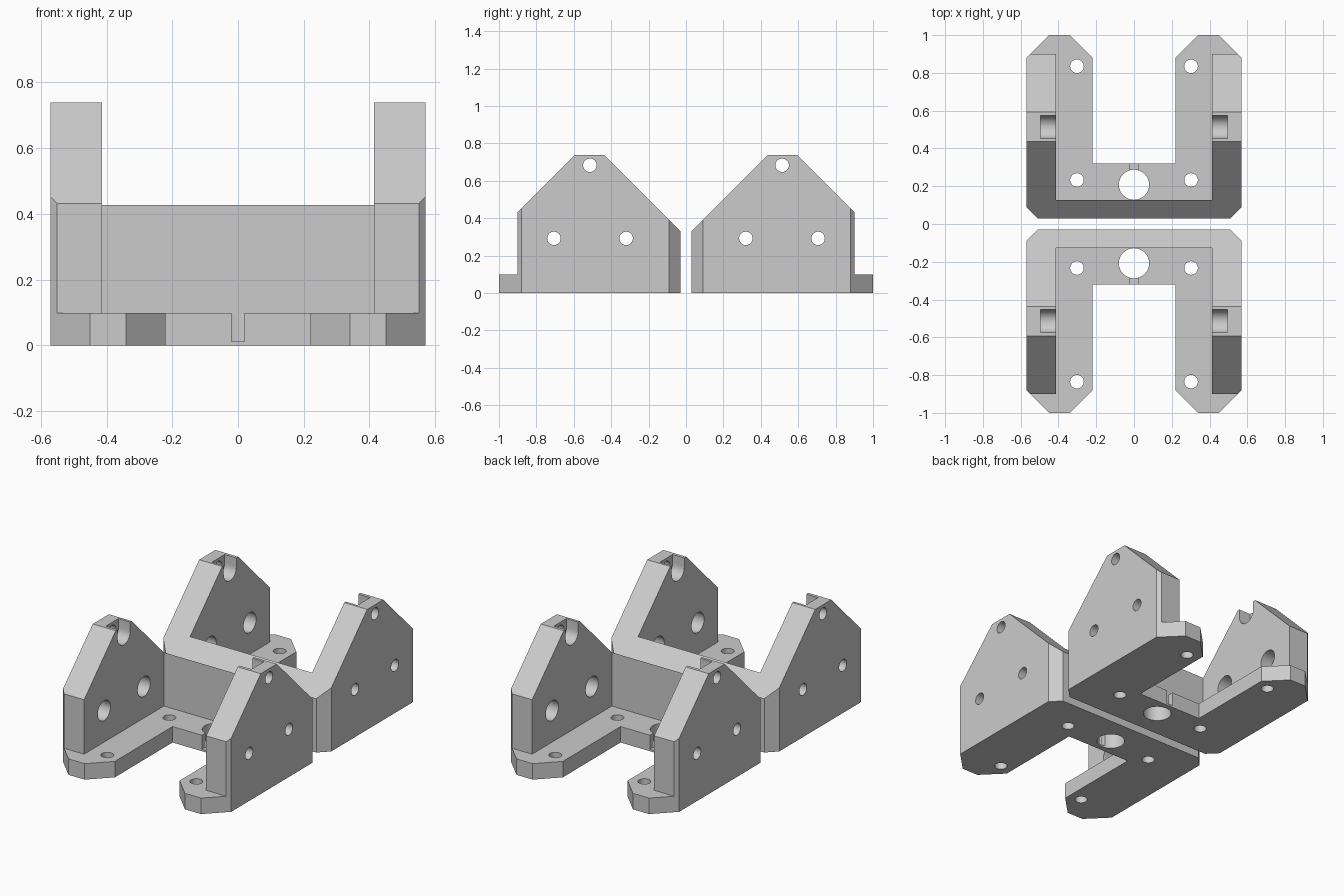
import bpy, bmesh, math
from mathutils import Matrix

cube = bpy.data.objects.get("Cube")
if cube:
    bpy.data.objects.remove(cube)

grey = bpy.data.materials.new("light grey")
grey.use_nodes = True
grey.diffuse_color = (0.6, 0.6, 0.6, 1)
grey.node_tree.nodes["Principled BSDF"].inputs["Base Color"].default_value = (0.6, 0.6, 0.6, 1)

HEIGHT, PLATE, INNER, OUTER = 0.738, 0.098, 0.414, 0.57
HEAD_DEPTH = 0.08


def make_object(name, bm):
    bmesh.ops.recalc_face_normals(bm, faces=bm.faces)
    mesh = bpy.data.meshes.new(name)
    bm.to_mesh(mesh)
    bm.free()
    mesh.materials.append(grey)
    obj = bpy.data.objects.new(name, mesh)
    bpy.context.collection.objects.link(obj)
    return obj


def prism(name, points, offset):
    """Extrude a closed outline of 3D points along an offset."""
    bm = bmesh.new()
    face = bm.faces.new([bm.verts.new(p) for p in points])
    ext = bmesh.ops.extrude_face_region(bm, geom=[face])
    verts = [v for v in ext["geom"] if isinstance(v, bmesh.types.BMVert)]
    bmesh.ops.translate(bm, vec=offset, verts=verts)
    return make_object(name, bm)


def plan(name, half, height):
    """Extrude a plan outline that is symmetric about x = 0."""
    full = half + [(-x, y) for x, y in reversed(half)]
    return prism(name, [(x, y, 0) for x, y in full], (0, 0, height))


def box(name, low, high):
    x, y, z = low
    X, Y, Z = high
    return prism(name, [(x, y, z), (X, y, z), (X, Y, z), (x, Y, z)], (0, 0, Z - z))


def cylinder(name, centre, radius, depth, along_x=False):
    bm = bmesh.new()
    turn = Matrix.Rotation(math.pi / 2, 4, "Y") if along_x else Matrix()
    bmesh.ops.create_cone(bm, cap_ends=True, segments=32, radius1=radius, radius2=radius,
                          depth=depth, matrix=Matrix.Translation(centre) @ turn)
    return make_object(name, bm)


def combine(target, tool, operation):
    mod = target.modifiers.new(operation.lower(), "BOOLEAN")
    mod.operation, mod.solver, mod.object = operation, "EXACT", tool
    bpy.context.view_layer.objects.active = target
    bpy.ops.object.modifier_apply(modifier=mod.name)
    bpy.data.objects.remove(tool)


# U-shaped base plate with chamfered feet
bracket = plan("back_bracket", [
    (0.51, 0.03), (OUTER, 0.09), (OUTER, 0.88), (0.45, 1), (0.34, 1),
    (0.22, 0.88), (0.22, 0.32)], PLATE)

# Side and centre walls, trimmed to the sloping side profile
walls = plan("walls", [
    (0.51, 0.03), (OUTER, 0.09), (OUTER, 0.88), (0.55, 0.90),
    (INNER, 0.90), (INNER, 0.127)], 1)
profile = [(-0.1, -0.1), (-0.1, 0.2), (0.438, HEIGHT), (0.594, HEIGHT), (1.1, 0.232), (1.1, -0.1)]
combine(walls, prism("slope", [(-1, y, z) for y, z in profile], (2, 0, 0)), "INTERSECT")
combine(bracket, walls, "UNION")

# Cable hole and the slot leading to it
cuts = [cylinder("cable_hole", (0, 0.208, 0), 0.08, 0.5),
        box("cable_slot", (-0.02, 0.22, 0.012), (0.02, 0.4, 0.2))]
for side in (-1, 1):
    # Screw holes through the plate
    for y in (0.233, 0.835):
        cuts.append(cylinder("plate_hole", (side * 0.302, y, 0), 0.036, 0.5))
    # Counterbored screw holes through the side walls
    for y, z in ((0.32, 0.292), (0.706, 0.292), (0.514, 0.683)):
        cuts.append(cylinder("wall_hole", (side * 0.5, y, z), 0.036, 0.4, True))
        x = side * (INNER + HEAD_DEPTH / 2 - 0.02)
        cuts.append(cylinder("head_recess", (x, y, z), 0.061, HEAD_DEPTH + 0.04, True))
    # Open the top recess upward
    ends = sorted((side * (INNER - 0.04), side * (INNER + HEAD_DEPTH)))
    cuts.append(box("recess_mouth", (ends[0], 0.453, 0.683), (ends[1], 0.575, 0.9)))
for cut in cuts:
    combine(bracket, cut, "DIFFERENCE")

bpy.ops.object.select_all(action="DESELECT")
bracket.select_set(True)
bpy.context.view_layer.objects.active = bracket
bpy.ops.object.shade_smooth_by_angle(angle=math.radians(25))

# Matching bracket, turned to face the other way
front = bracket.copy()
front.data = bracket.data.copy()
front.name = "front_bracket"
front.rotation_euler.z = math.pi
bpy.context.collection.objects.link(front)
